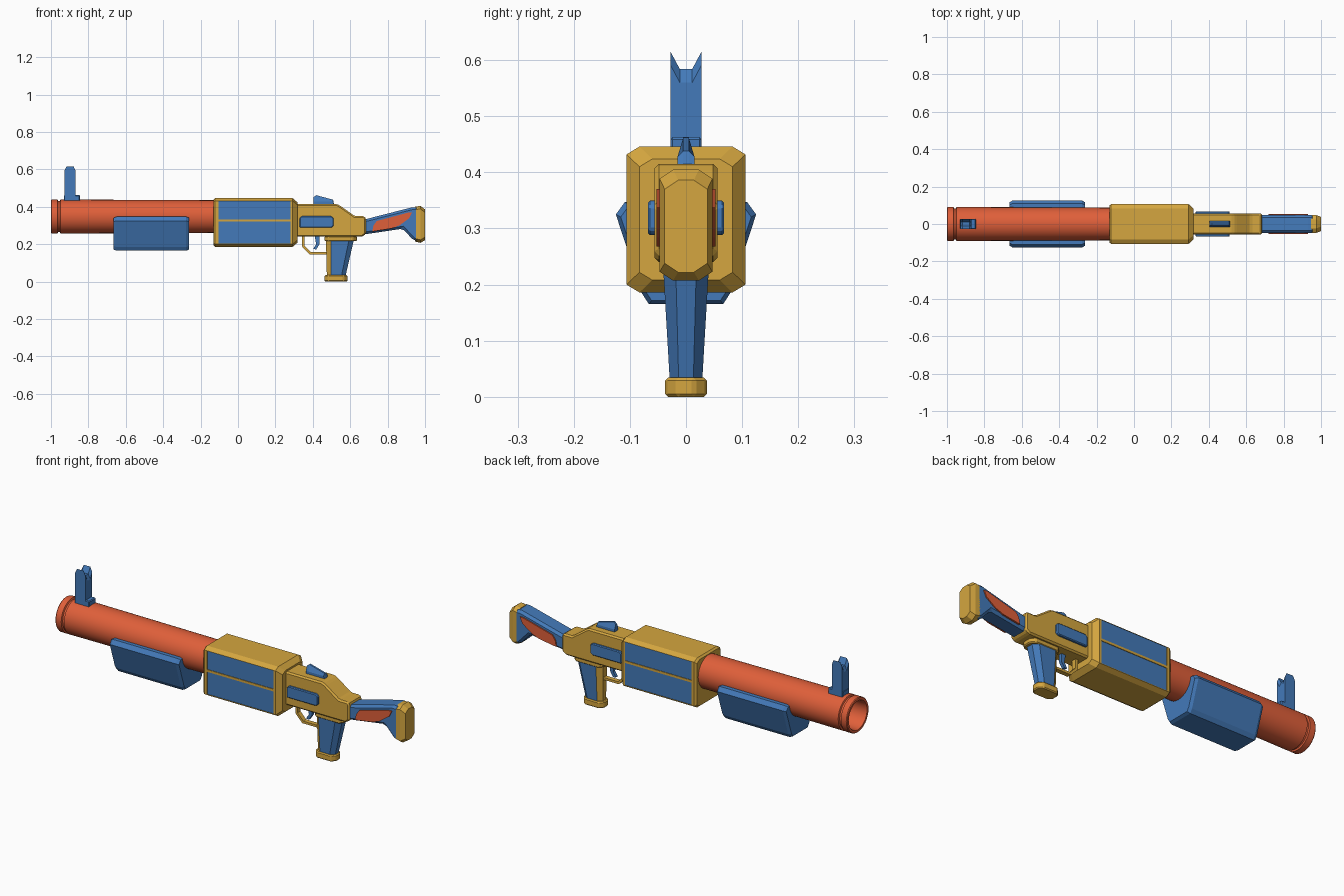
import bpy, bmesh, math

if "Cube" in bpy.data.objects:
    bpy.data.objects.remove(bpy.data.objects["Cube"])


def material(name, rgb):
    m = bpy.data.materials.new(name)
    m.diffuse_color = (*rgb, 1)
    m.use_nodes = True
    m.node_tree.nodes["Principled BSDF"].inputs["Base Color"].default_value = m.diffuse_color
    return m


ORANGE = material("orange", (0.74, 0.115, 0.042))
BLUE = material("blue", (0.057, 0.195, 0.49))
GOLD = material("gold", (0.66, 0.38, 0.05))


def loft(name, rings, mat, bevel=0.0, closed=False):
    """Skin a list of equal-length 3D rings; cap the ends unless closed."""
    bm = bmesh.new()
    vs = [[bm.verts.new(p) for p in r] for r in rings]
    n = len(rings[0])
    count = len(vs) if closed else len(vs) - 1
    for i in range(count):
        a, b = vs[i], vs[(i + 1) % len(vs)]
        for j in range(n):
            k = (j + 1) % n
            bm.faces.new((a[j], a[k], b[k], b[j]))
    if not closed:
        bm.faces.new(vs[0][::-1])
        bm.faces.new(vs[-1])
    bmesh.ops.recalc_face_normals(bm, faces=bm.faces)
    me = bpy.data.meshes.new(name)
    bm.to_mesh(me)
    bm.free()
    ob = bpy.data.objects.new(name, me)
    bpy.context.collection.objects.link(ob)
    me.materials.append(mat)
    if bevel:
        mod = ob.modifiers.new("chamfer", 'BEVEL')
        mod.width = bevel
        mod.segments = 1
        mod.limit_method = 'ANGLE'
        mod.angle_limit = math.radians(30)
    return ob


def side_prism(name, pts, half, mat, bevel=0.0):
    """Extrude an (x, z) outline symmetrically across y."""
    return loft(name, [[(x, y, z) for x, z in pts] for y in (-half, half)], mat, bevel)


def octagon(a0, a1, b0, b1, ca, cb):
    return [(a0 + ca, b0), (a1 - ca, b0), (a1, b0 + cb), (a1, b1 - cb),
            (a1 - ca, b1), (a0 + ca, b1), (a0, b1 - cb), (a0, b0 + cb)]


def rect(x0, x1, z0, z1):
    return [(x0, z0), (x1, z0), (x1, z1), (x0, z1)]


# Barrel: turned profile with a muzzle ring, a groove and a blind bore
profile = [(-0.70, 0.002), (-0.70, 0.072), (-0.99, 0.072), (-1.0, 0.076),
           (-1.0, 0.088), (-0.996, 0.091), (-0.965, 0.091), (-0.962, 0.083),
           (-0.952, 0.083), (-0.949, 0.091), (-0.74, 0.090), (-0.10, 0.087), (-0.10, 0.002)]
SEG = 32
barrel = loft("barrel", [[(x, r * math.cos(2 * math.pi * s / SEG),
                           0.348 + r * math.sin(2 * math.pi * s / SEG)) for x, r in profile]
                         for s in range(SEG)], ORANGE, closed=True)
bpy.context.view_layer.objects.active = barrel
barrel.select_set(True)
bpy.ops.object.shade_smooth_by_angle(angle=math.radians(30))
barrel.select_set(False)

# Fore grip cradle under the barrel
cradle = [(-0.066, 0.165), (0.066, 0.165), (0.079, 0.185), (0.125, 0.325),
          (0.109, 0.347), (-0.109, 0.347), (-0.125, 0.325), (-0.079, 0.185)]
loft("fore_grip", [[(x, y * s, 0.26 + (z - 0.26) * s) for y, z in cradle]
                   for x, s in ((-0.665, 0.93), (-0.65, 1), (-0.277, 1), (-0.262, 0.93))], BLUE)

# Front sight: notched post on a base block
def post(x, top):
    return [(x, -0.028, 0.43), (x, 0.028, 0.43), (x, 0.028, top), (x, 0.011, top - 0.032),
            (x, -0.011, top - 0.032), (x, -0.028, top)]


loft("front_sight", [post(-0.928, 0.592), post(-0.917, 0.616),
                     post(-0.879, 0.616), post(-0.868, 0.592)], BLUE)
side_prism("front_sight_base", rect(-0.93, -0.846, 0.42, 0.463), 0.028, BLUE, 0.004)

# Main housing: chamfered box, tapered at both ends
housing = loft("housing", [[(x, y, z) for y, z in octagon(-h, h, z0, z1, 0.023, 0.014)]
                           for x, h, z0, z1 in ((-0.132, 0.099, 0.194, 0.438),
                                                (-0.122, 0.106, 0.186, 0.446),
                                                (0.292, 0.106, 0.186, 0.446),
                                                (0.318, 0.083, 0.208, 0.424))], GOLD)

# Recessed side panels, two per side
for side, s in (("right", -1), ("left", 1)):
    for level, z0, z1 in (("lower", 0.203, 0.321), ("upper", 0.333, 0.431)):
        def slab(name, y0, y1):
            return loft(name, [[(x, s * y, z) for x, z in rect(-0.105, 0.282, z0, z1)]
                               for y in (y0, y1)], BLUE)
        cutter = slab(f"{level}_{side}_panel_cutter", 0.101, 0.13)
        cutter.hide_render = True
        cutter.hide_viewport = True
        cut = housing.modifiers.new("panel_recess", 'BOOLEAN')
        cut.object = cutter
        cut.operation = 'DIFFERENCE'
        cut.solver = 'EXACT'
        slab(f"{level}_{side}_panel", 0.096, 0.103)

# Receiver with sloped rear
side_prism("receiver", [(0.29, 0.24), (0.62, 0.24), (0.665, 0.24), (0.685, 0.256), (0.685, 0.338),
                        (0.675, 0.35), (0.625, 0.35), (0.55, 0.403), (0.53, 0.415), (0.29, 0.415)],
           0.056, GOLD, 0.009)
side_prism("receiver_panel", [(0.33, 0.288), (0.5, 0.288), (0.511, 0.298), (0.511, 0.34),
                              (0.5, 0.35), (0.34, 0.35), (0.33, 0.34)], 0.068, BLUE, 0.004)

# Rear sight: low wedge, narrow at the top
tall = [(0.405, 0.40), (0.405, 0.452), (0.418, 0.462), (0.508, 0.438), (0.517, 0.40)]
loft("rear_sight", [[(x, y, min(z, top)) for x, z in tall] for y, top in
                    ((-0.015, 0.428), (-0.005, 1), (0.005, 1), (0.015, 0.428))], BLUE)

# Trigger and guard
side_prism("trigger_guard", [(0.342, 0.245), (0.342, 0.188), (0.382, 0.146), (0.48, 0.146),
                             (0.48, 0.158), (0.388, 0.158), (0.355, 0.193), (0.355, 0.245)],
           0.012, GOLD)
side_prism("trigger", [(0.41, 0.245), (0.418, 0.2), (0.402, 0.175), (0.418, 0.172),
                       (0.436, 0.2), (0.436, 0.245)], 0.008, BLUE)

# Pistol grip: tapered, gold front strap on blue sides
grip = loft("pistol_grip", [[(x, y, z) for x, y in octagon(x0, x1, -h, h, c, h * 0.55)]
                            for z, x0, x1, h, c in ((0.03, 0.475, 0.575, 0.029, 0.022),
                                                    (0.235, 0.47, 0.622, 0.041, 0.026))], BLUE)
grip.data.materials.append(GOLD)
for f in grip.data.polygons:
    f.material_index = 1 if f.normal.x < -0.3 else 0
for name, z0, z1, x0, x1, h in (("grip_collar", 0.216, 0.243, 0.462, 0.635, 0.043),
                                ("grip_foot", 0.0, 0.034, 0.463, 0.585, 0.037)):
    loft(name, [[(x, y, z) for x, y in octagon(x0, x1, -h, h, 0.02, 0.022)]
                for z in (z0, z1)], GOLD, 0.005)

# Stock, its inlay and the butt pad
side_prism("stock", [(0.66, 0.252), (0.70, 0.256), (0.88, 0.283), (0.94, 0.219), (0.965, 0.219),
                     (0.965, 0.397), (0.93, 0.397), (0.66, 0.328)], 0.047, BLUE, 0.016)
side_prism("stock_inlay", [(0.718, 0.268), (0.82, 0.284), (0.862, 0.300), (0.915, 0.338),
                           (0.93, 0.37), (0.91, 0.369), (0.742, 0.324), (0.724, 0.300)],
           0.053, ORANGE)
loft("butt_pad", [[(x, y, z) for y, z in octagon(-h, h, z0, z1, 0.024, 0.016)]
                  for x, h, z0, z1 in ((0.946, 0.047, 0.215, 0.400), (0.975, 0.047, 0.207, 0.405),
                                       (1.0, 0.038, 0.222, 0.386))], GOLD)
